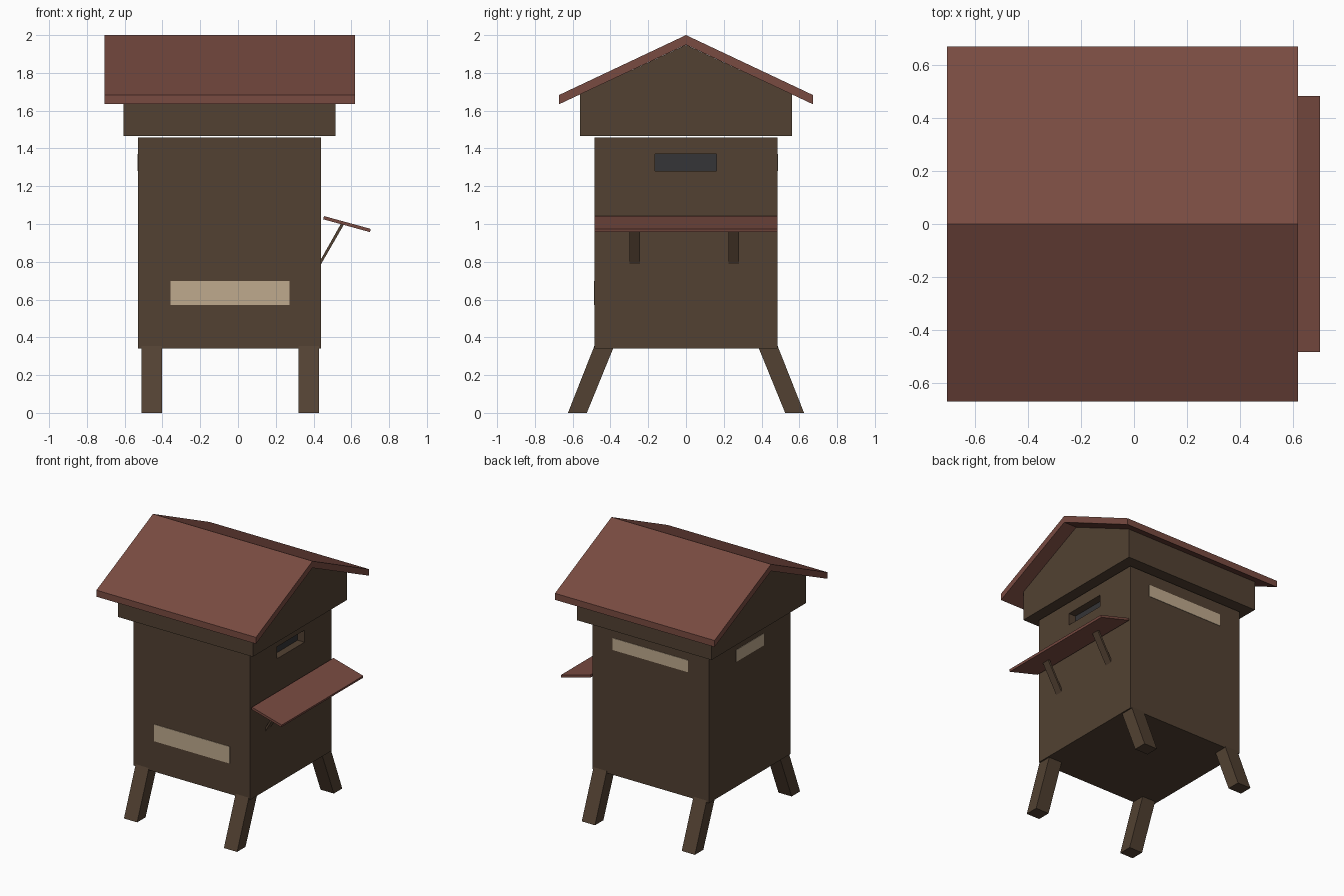
import bpy, bmesh
from mathutils import Vector

if "Cube" in bpy.data.objects:
    bpy.data.objects.remove(bpy.data.objects["Cube"])


def material(name, rgb):
    m = bpy.data.materials.new(name)
    m.diffuse_color = (*rgb, 1)
    m.use_nodes = True
    m.node_tree.nodes["Principled BSDF"].inputs["Base Color"].default_value = m.diffuse_color
    return m


WOOD = material("brown_wood", (0.085, 0.053, 0.032))
RED = material("red_wood", (0.19, 0.07, 0.053))
CREAM = material("cream_panel", (0.52, 0.40, 0.27))
DARK = material("dark_slot", (0.035, 0.035, 0.038))


def prism(name, profile, lo, hi, axis, mat):
    """Extrude a flat profile along x (profile is y,z) or y (profile is x,z)."""
    def point(a, b, t):
        return (t, a, b) if axis == "x" else (a, t, b)
    bm = bmesh.new()
    face = bm.faces.new([bm.verts.new(point(a, b, lo)) for a, b in profile])
    ext = bmesh.ops.extrude_face_region(bm, geom=[face])
    shift = Vector(point(0, 0, hi - lo))
    bmesh.ops.translate(bm, vec=shift, verts=[v for v in ext["geom"] if isinstance(v, bmesh.types.BMVert)])
    bmesh.ops.recalc_face_normals(bm, faces=bm.faces)
    mesh = bpy.data.meshes.new(name)
    bm.to_mesh(mesh)
    bm.free()
    mesh.materials.append(mat)
    ob = bpy.data.objects.new(name, mesh)
    bpy.context.collection.objects.link(ob)
    return ob


def box(name, x0, x1, y0, y1, z0, z1, mat):
    return prism(name, [(y0, z0), (y1, z0), (y1, z1), (y0, z1)], x0, x1, "x", mat)


X0, X1, Y = -0.53, 0.44, 0.485

# Main hive box with an entrance slot recessed into the right side
body = box("hive_body", X0, X1, -Y, Y, 0.34, 1.457, WOOD)
cutter = box("slot_cutter", X1 - 0.06, X1 + 0.1, -0.165, 0.162, 1.28, 1.37, WOOD)
cutter.hide_render = True
cutter.hide_set(True)
cut = body.modifiers.new("entrance_slot", "BOOLEAN")
cut.object = cutter
cut.solver = "EXACT"
box("slot_backing", X1 - 0.065, X1 - 0.057, -0.165, 0.162, 1.28, 1.37, DARK)

# Cream panels on the front, back and left
T = 0.003
box("front_panel", -0.358, 0.272, -Y - T, -Y + T, 0.57, 0.697, CREAM)
box("back_panel", -0.358, 0.272, Y - T, Y + T, 1.28, 1.37, CREAM)
box("left_panel", X0 - T, X0 + T, -0.165, 0.162, 1.28, 1.37, CREAM)

# Gabled upper section, sitting just above the body
prism("gable_box", [(-0.56, 1.466), (0.56, 1.466), (0.56, 1.687), (0, 1.948), (-0.56, 1.687)],
      -0.605, 0.515, "x", WOOD)

# Pitched roof
prism("roof", [(-0.672, 1.634), (0, 1.949), (0.672, 1.634), (0.672, 1.683), (0, 2.0), (-0.672, 1.683)],
      -0.708, 0.62, "x", RED)

# Sloping landing shelf and its brackets
prism("landing_shelf", [(0.455, 1.042), (0.703, 0.974), (0.699, 0.957), (0.451, 1.025)], -Y, Y, "y", RED)
for i, y in enumerate((-0.3, 0.225)):
    prism(f"shelf_bracket_{i + 1}", [(0.44, 0.788), (0.44, 0.815), (0.545, 1.001), (0.56, 0.996)],
          y, y + 0.056, "y", WOOD)

# Splayed legs
for side, s in (("front", -1), ("back", 1)):
    for i, x in enumerate((-0.512, 0.32)):
        prism(f"{side}_leg_{i + 1}", [(s * 0.625, 0), (s * 0.525, 0), (s * 0.37, 0.38), (s * 0.475, 0.38)],
              x, x + 0.11, "x", WOOD)
